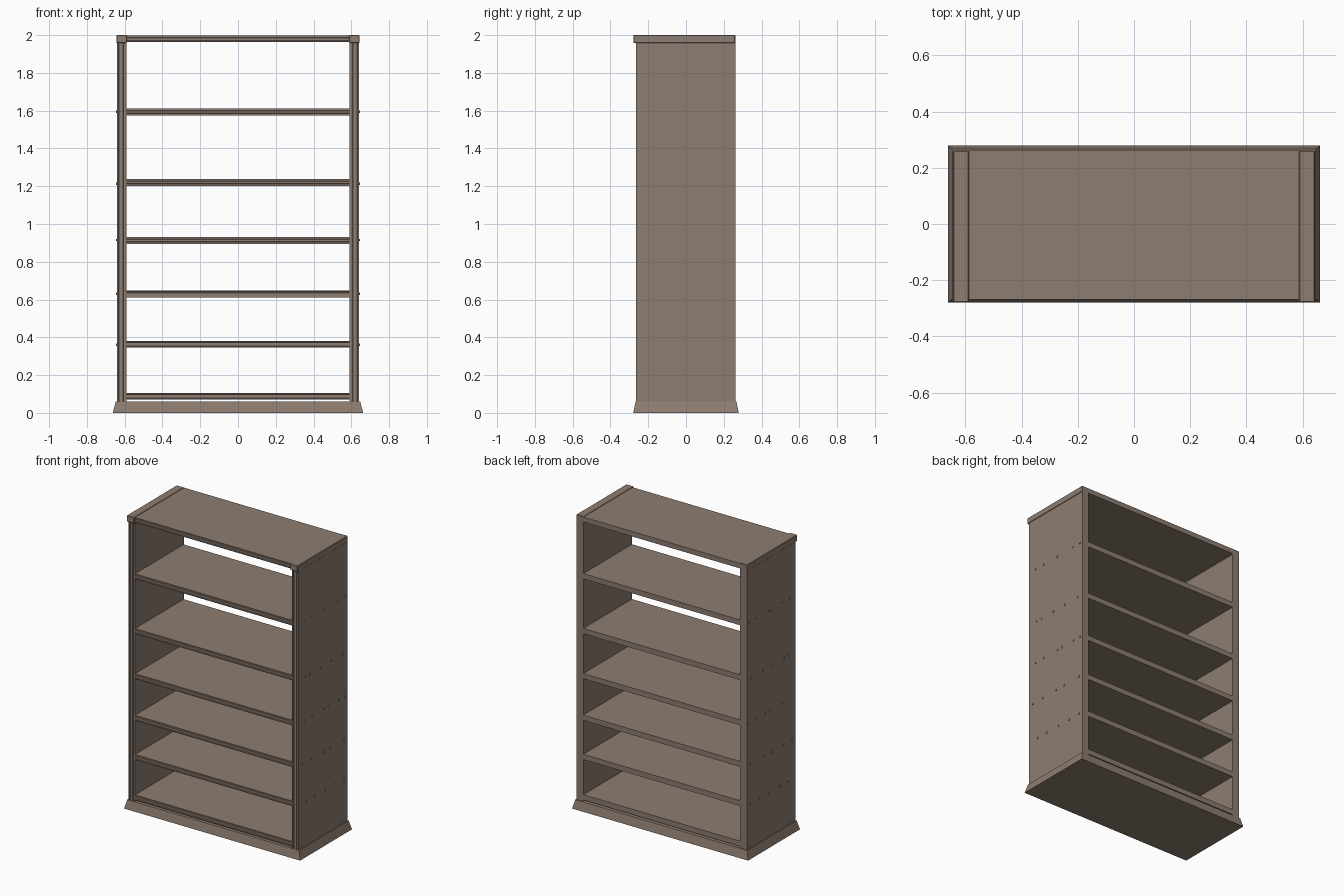
import bpy, bmesh, math
from mathutils import Matrix, Vector

cube = bpy.data.objects.get("Cube")
if cube:
    bpy.data.objects.remove(cube, do_unlink=True)

wood = bpy.data.materials.new("brown wood")
wood.use_nodes = True
color = (0.27, 0.205, 0.165, 1)
wood.diffuse_color = color
wood.node_tree.nodes["Principled BSDF"].inputs["Base Color"].default_value = color


def finish(name, bm):
    bmesh.ops.recalc_face_normals(bm, faces=bm.faces)
    mesh = bpy.data.meshes.new(name)
    bm.to_mesh(mesh)
    bm.free()
    obj = bpy.data.objects.new(name, mesh)
    bpy.context.collection.objects.link(obj)
    mesh.materials.append(wood)
    return obj


def extrude(name, points, offset):
    """Close a 3D outline and push it along an offset."""
    bm = bmesh.new()
    face = bm.faces.new([bm.verts.new(p) for p in points])
    new = bmesh.ops.extrude_face_region(bm, geom=[face])["geom"]
    moved = [v for v in new if isinstance(v, bmesh.types.BMVert)]
    bmesh.ops.translate(bm, verts=moved, vec=Vector(offset))
    return finish(name, bm)


def moulded_edge(width, front, depth):
    """Front edge with two grooves, as (across, y) pairs."""
    steps = [(-0.5, 1), (-0.32, 1), (-0.28, 0), (-0.2, 0), (-0.16, 1),
             (0.16, 1), (0.2, 0), (0.28, 0), (0.32, 1), (0.5, 1)]
    return [(s * width, front + depth * (1 - k)) for s, k in steps]


def board(name, z, thick, half, front, back):
    edge = moulded_edge(thick, front, 0.006)
    outline = [(thick / -2, back)] + edge + [(thick / 2, back)]
    return extrude(name, [(-half, y, z + a) for a, y in outline], (2 * half, 0, 0))


# Flared plinth
bm = bmesh.new()
bmesh.ops.create_cube(bm, size=1)
for v in bm.verts:
    top = v.co.z > 0
    sx, sy = math.copysign(1, v.co.x), math.copysign(1, v.co.y)
    v.co = (sx * (0.647 if top else 0.663), sy * (0.267 if top else 0.279),
            0.06 if top else 0)
finish("plinth", bm)

# Shelves and top board
for i, z in enumerate((0.088, 0.363, 0.63, 0.913, 1.22, 1.593)):
    board(f"shelf_{i + 1}", z, 0.036, 0.6, -0.263, 0.26)
board("top_board", 1.98, 0.034, 0.6, -0.268, 0.262)

# Nail positions along the depth, by height
nail_rows = {
    1.595: (-0.2, -0.12, 0.015, 0.165, 0.235),
    1.213: (-0.19, -0.14, -0.025, 0.085, 0.21),
    0.915: (-0.2, -0.12, 0.015, 0.06, 0.17, 0.235),
    0.63: (-0.225, -0.13, 0, 0.08, 0.225),
    0.36: (-0.18, -0.09, 0.025, 0.13, 0.225),
}

for side, s in (("left", 1), ("right", -1)):
    # Upright panel with fluted front edge
    x = s * 0.616
    flutes = moulded_edge(0.05, -0.264, 0.006)
    plan = [(-0.025, 0.261)] + flutes + [(0.025, 0.261)]
    extrude(f"{side}_panel", [(x + a, y, 0.055) for a, y in plan], (0, 0, 1.91))

    # Cap over the upright
    bm = bmesh.new()
    bmesh.ops.create_cube(bm, size=1)
    bmesh.ops.scale(bm, vec=(0.056, 0.54, 0.042), verts=bm.verts)
    bmesh.ops.translate(bm, vec=(s * 0.616, -0.009, 1.979), verts=bm.verts)
    bmesh.ops.bevel(bm, geom=bm.edges[:], offset=0.003, segments=1, affect='EDGES')
    finish(f"{side}_cap", bm)

    # Nail heads
    bm = bmesh.new()
    for z, row in nail_rows.items():
        for y in row:
            place = Matrix.Translation((s * 0.641, y, z)) @ Matrix.Rotation(math.pi / 2, 4, 'Y')
            bmesh.ops.create_cone(bm, cap_ends=True, segments=6, radius1=0.007,
                                  radius2=0.007, depth=0.008, matrix=place)
    finish(f"{side}_nails", bm)
